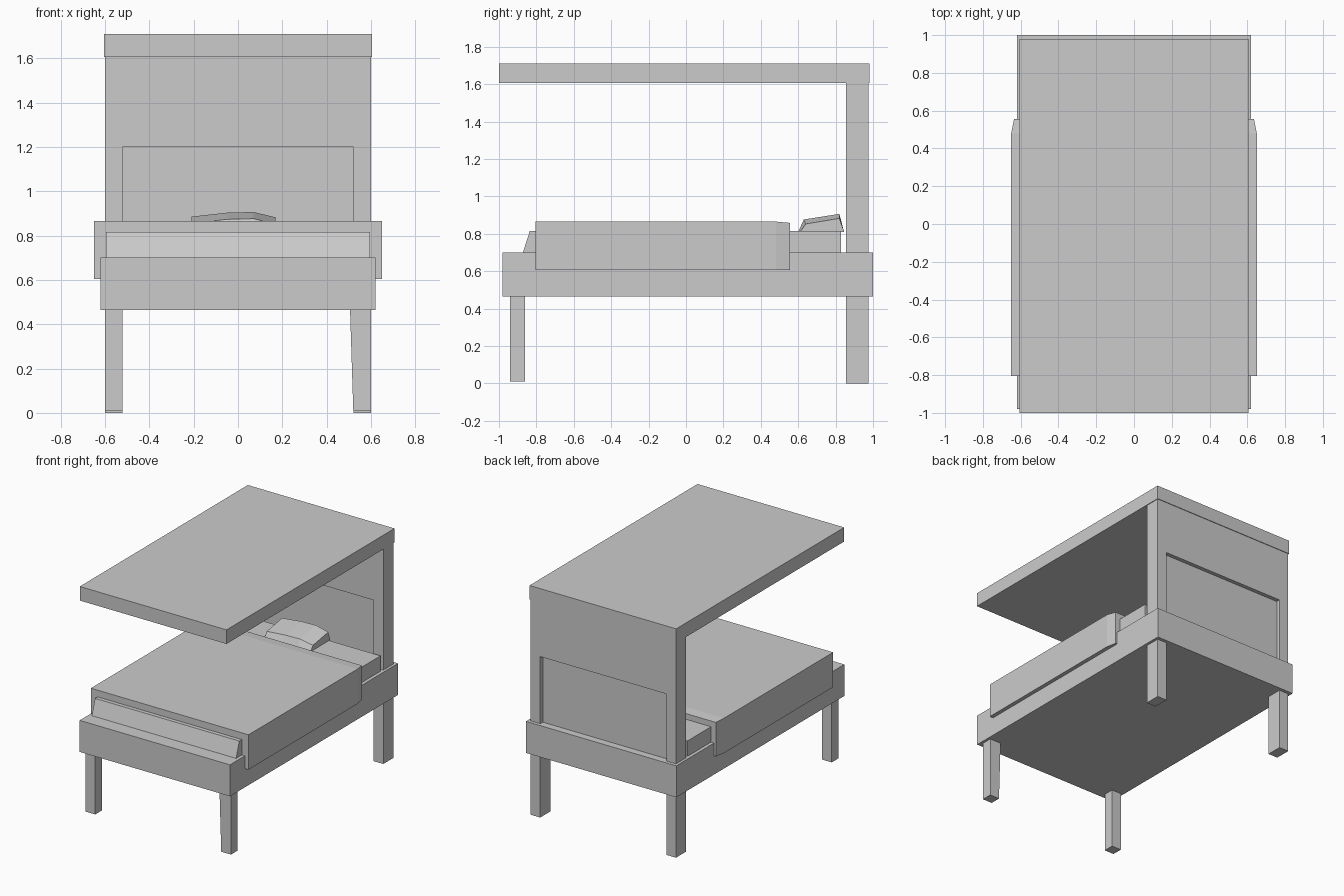
import bpy, bmesh

if "Cube" in bpy.data.objects:
    bpy.data.objects.remove(bpy.data.objects["Cube"])


def make(name, verts, faces):
    me = bpy.data.meshes.new(name)
    me.from_pydata(verts, [], faces)
    bm = bmesh.new()
    bm.from_mesh(me)
    bmesh.ops.recalc_face_normals(bm, faces=bm.faces)
    bm.to_mesh(me)
    bm.free()
    ob = bpy.data.objects.new(name, me)
    bpy.context.collection.objects.link(ob)
    return ob


def loft(name, sections):
    """Closed solid through cross-sections with equal point counts."""
    n = len(sections[0])
    verts = [p for s in sections for p in s]
    faces = [tuple(range(n)), tuple(range(len(verts) - n, len(verts)))]
    for k in range(len(sections) - 1):
        for i in range(n):
            j = (i + 1) % n
            faces.append((k * n + i, k * n + j, (k + 1) * n + j, (k + 1) * n + i))
    return make(name, verts, faces)


def rect(x0, x1, y0, y1, z):
    return [(x0, y0, z), (x1, y0, z), (x1, y1, z), (x0, y1, z)]


def box(name, x0, x1, y0, y1, z0, z1):
    return loft(name, [rect(x0, x1, y0, y1, z0), rect(x0, x1, y0, y1, z1)])


# Bed base and canopy
box("bed_frame", -0.62, 0.62, -0.98, 1.0, 0.465, 0.70)
box("canopy", -0.605, 0.605, -1.0, 0.98, 1.605, 1.71)

# Legs
box("front_leg_left", -0.60, -0.52, -0.94, -0.86, 0.01, 0.48)
loft("front_leg_right", [rect(0.52, 0.60, -0.94, -0.86, 0.01),
                         rect(0.505, 0.60, -0.94, -0.86, 0.48)])
for side, x0, x1 in (("left", -0.60, -0.52), ("right", 0.52, 0.60)):
    box("back_leg_" + side, x0, x1, 0.855, 0.975, 0.0, 0.48)

# Headboard: arch-shaped surround with a thinner inset panel
arch = [(-0.60, 0.69), (-0.60, 1.61), (0.60, 1.61), (0.60, 0.69),
        (0.52, 0.69), (0.52, 1.20), (-0.52, 1.20), (-0.52, 0.69)]
loft("headboard_surround", [[(x, y, z) for x, z in arch] for y in (0.855, 0.975)])
box("headboard_panel", -0.52, 0.52, 0.885, 0.945, 0.69, 1.20)

# Mattress with sloping foot end
side = [(-0.875, 0.69), (-0.835, 0.815), (0.83, 0.815), (0.83, 0.69)]
loft("mattress", [[(x, y, z) for y, z in side] for x in (-0.595, 0.595)])

# Blanket, narrowing slightly towards the head
loft("blanket", [[(-w, y, 0.605), (w, y, 0.605), (w, y, z), (-w, y, z)]
                 for y, w, z in ((-0.805, 0.65, 0.865), (0.48, 0.65, 0.865),
                                 (0.555, 0.635, 0.858))])

# Pillow, crowned across its width
loft("pillow", [[(x, y0, 0.81), (x, y0 + 0.03, z), (x, 0.82, z + 0.03), (x, 0.845, 0.81)]
                for x, y0, z in ((-0.21, 0.61, 0.855), (-0.05, 0.60, 0.873),
                                 (0.07, 0.60, 0.876), (0.17, 0.61, 0.852))])
